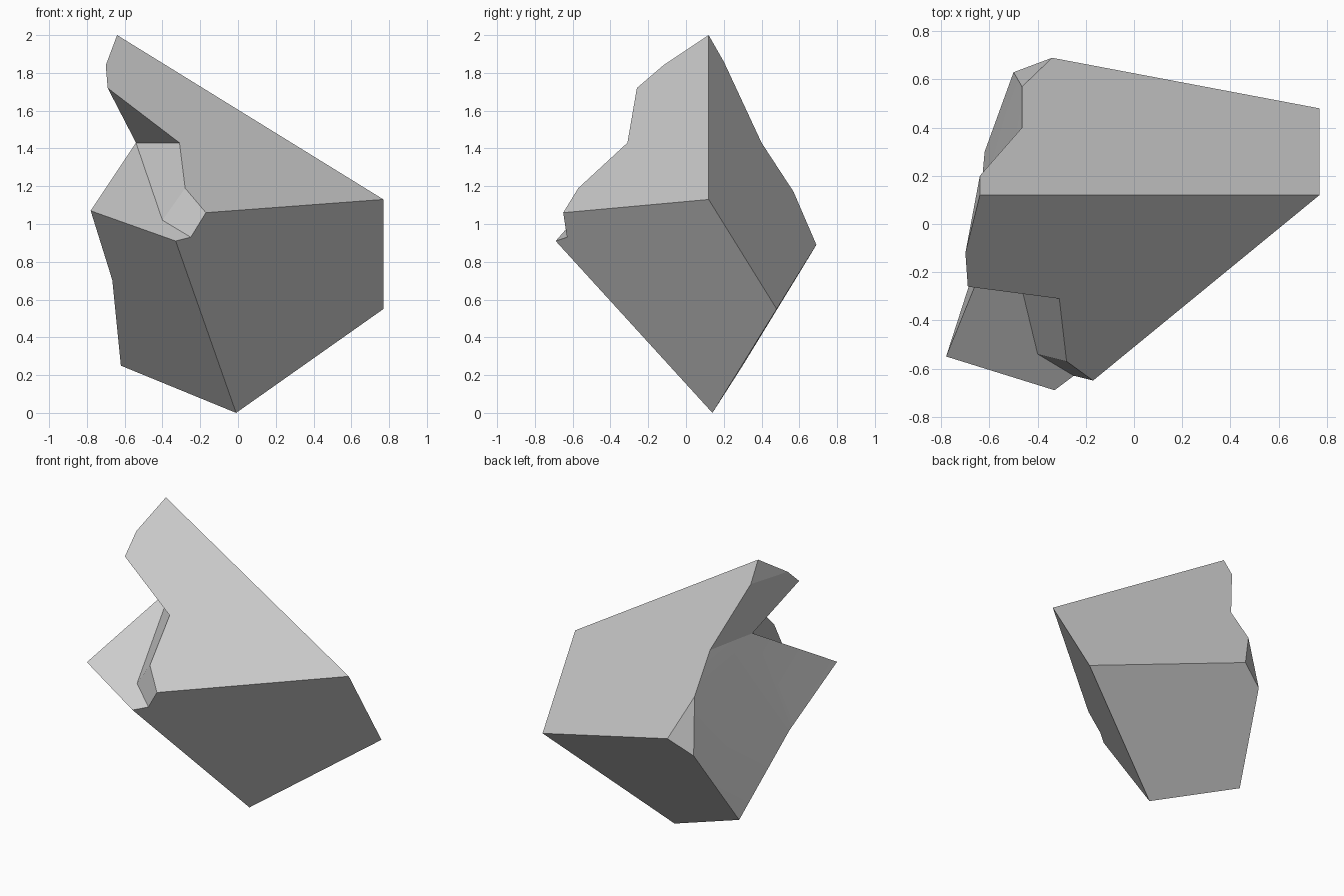
import bpy
import bmesh
import math

# Remove only the default cube
default_cube = bpy.data.objects.get("Cube")
if default_cube:
    bpy.data.objects.remove(default_cube, do_unlink=True)


def make_material(name, colour):
    material = bpy.data.materials.new(name)
    material.use_nodes = True
    material.diffuse_color = colour
    material.node_tree.nodes["Principled BSDF"].inputs["Base Color"].default_value = colour
    return material


stone_grey = make_material("stone grey", (0.6, 0.6, 0.6, 1))

# Named corners of the broken stone
corners = dict(
    peak=(-.64, .12, 2), right_shoulder=(.77, .12, 1.13), right_hip=(.77, .48, .55),
    foot=(-.01, .14, 0), rear_point=(-.34, .69, .89), chip_low=(-.5, .63, .79),
    chip_top=(-.465, .57, 1.17), ridge_mid=(-.465, .4, 1.43), ridge_top=(-.64, .2, 1.86),
    heel=(-.62, .3, .25), nick_low=(-.665, -.19, .7), nick_top=(-.68, -.24, .75),
    side_point=(-.78, -.55, 1.07), nose=(-.33, -.69, .91), brow=(-.17, -.65, 1.06),
    overhang_tip=(-.69, -.26, 1.72), overhang_top=(-.7, -.12, 1.84),
    notch_top=(-.31, -.31, 1.43), notch_back=(-.54, .04, 1.43),
    notch_bend=(-.28, -.57, 1.19), notch_floor=(-.4, -.54, 1.02), notch_lip=(-.25, -.63, .93),
)

# Each facet is a loop of corner names
facets = dict(
    front_slab="peak overhang_top overhang_tip notch_top notch_bend brow right_shoulder",
    back_slab="peak right_shoulder right_hip rear_point chip_top ridge_mid ridge_top",
    rear_base="foot right_hip rear_point chip_low heel",
    front_base="right_shoulder brow notch_lip nose foot right_hip",
    side_base="foot nose side_point nick_top nick_low heel",
    ledge="side_point nose notch_lip notch_floor notch_back",
    notch_wall="notch_top notch_back notch_floor notch_bend",
    notch_front="notch_bend notch_floor notch_lip brow",
    overhang_under="overhang_tip notch_back notch_top",
    rear_chip="rear_point chip_low chip_top",
    broken_side="peak ridge_top ridge_mid chip_top chip_low heel nick_low nick_top "
                "side_point notch_back overhang_tip overhang_top",
)

# Build the closed stone
bm = bmesh.new()
verts = {name: bm.verts.new(point) for name, point in corners.items()}
faces = {name: bm.faces.new([verts[c] for c in loop.split()]) for name, loop in facets.items()}
bmesh.ops.recalc_face_normals(bm, faces=list(bm.faces))
bmesh.ops.triangulate(bm, faces=[faces["broken_side"]], quad_method='BEAUTY', ngon_method='BEAUTY')

mesh = bpy.data.meshes.new("broken_stone")
bm.to_mesh(mesh)
bm.free()
mesh.materials.append(stone_grey)

stone = bpy.data.objects.new("broken_stone", mesh)
bpy.context.collection.objects.link(stone)

# Blend the gently curved broken side, keep all other facets crisp
bpy.ops.object.select_all(action='DESELECT')
stone.select_set(True)
bpy.context.view_layer.objects.active = stone
bpy.ops.object.shade_smooth_by_angle(angle=math.radians(22))
